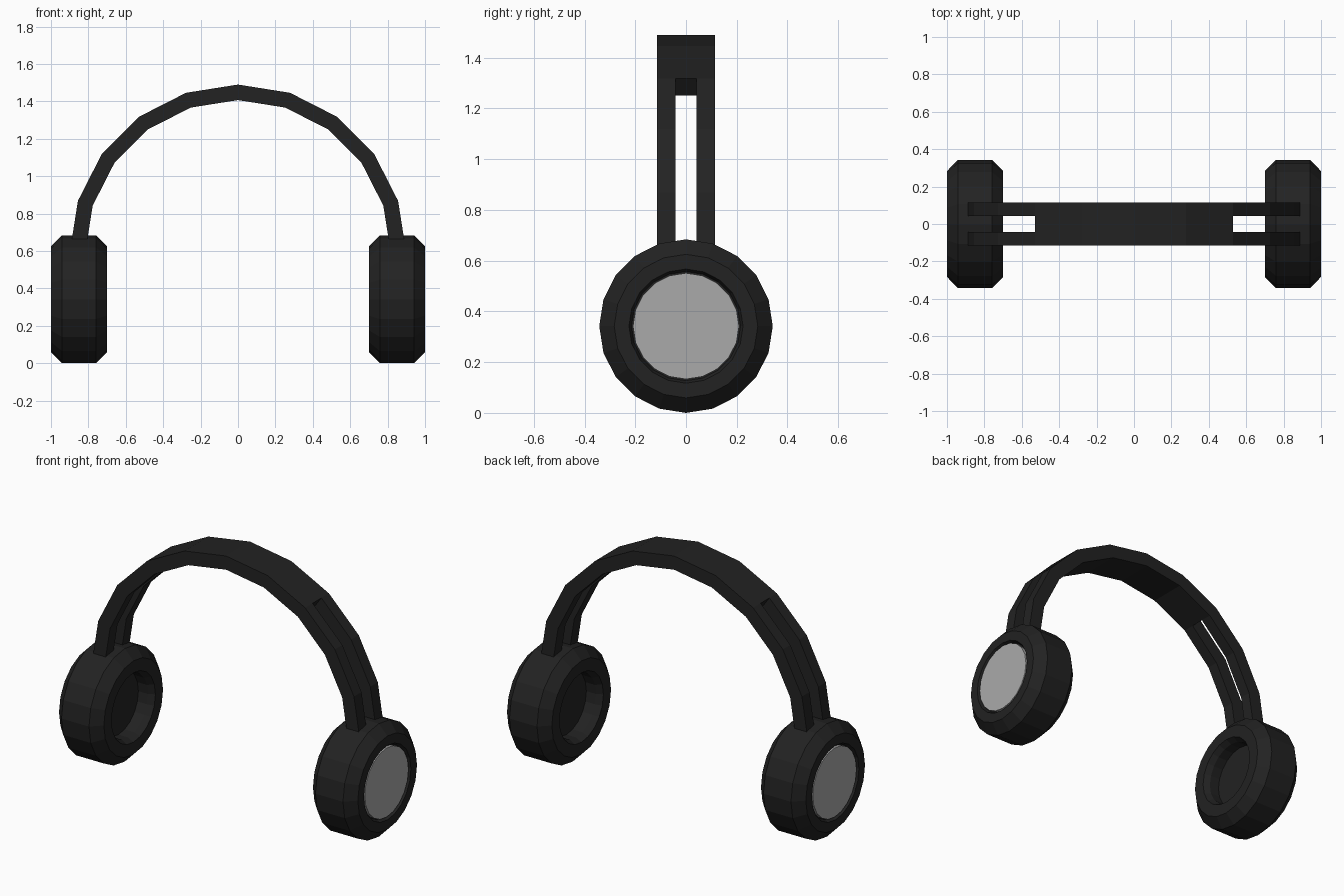
import bpy, bmesh
from math import sin, cos, pi, radians

if "Cube" in bpy.data.objects:
    bpy.data.objects.remove(bpy.data.objects["Cube"])

SIDES = 20
CUP_Z = 0.342


def material(name, v):
    m = bpy.data.materials.new(name)
    m.diffuse_color = (v, v, v, 1)
    m.use_nodes = True
    m.node_tree.nodes["Principled BSDF"].inputs["Base Color"].default_value = m.diffuse_color
    return m


black = material("black_plastic", 0.016)
silver = material("silver", 0.4)


def finish(bm, name, mat, mirror=False):
    bmesh.ops.recalc_face_normals(bm, faces=bm.faces[:])
    me = bpy.data.meshes.new(name)
    bm.to_mesh(me)
    bm.free()
    me.materials.append(mat)
    ob = bpy.data.objects.new(name, me)
    bpy.context.collection.objects.link(ob)
    if mirror:
        ob.modifiers.new("mirror", 'MIRROR').use_axis = (True, False, False)
    return ob


def lathe(name, profile, mat):
    """Spin (x, radius) points around the cup axis, cap both ends, mirror in x."""
    bm = bmesh.new()
    rings = [[bm.verts.new((x, r * sin(2 * pi * i / SIDES),
                            CUP_Z + r * cos(2 * pi * i / SIDES)))
              for i in range(SIDES)] for x, r in profile]
    for a, b in zip(rings, rings[1:]):
        for i in range(SIDES):
            j = (i + 1) % SIDES
            bm.faces.new((a[i], a[j], b[j], b[i]))
    bm.faces.new(rings[0])
    bm.faces.new(rings[-1])
    return finish(bm, name, mat, mirror=True)


# ear cups: hollow inner side, bevelled rim, shallow groove on the outer side
lathe("ear_cup", [(0.80, 0.19), (0.735, 0.19), (0.70, 0.21), (0.70, 0.283),
                  (0.758, 0.342), (0.942, 0.342), (1.0, 0.283),
                  (1.0, 0.225), (0.975, 0.215)], black)

# silver discs on the outer faces
lathe("cup_disc", [(0.97, 0.209), (0.995, 0.209)], silver)

# headband: half ring of ten segments, forked at both ends
SEG, BAND_Z = 10, 0.59
LANES = (-0.114, -0.042, 0.042, 0.114)
RADII = (0.9, 0.817)


def solid(i, j):
    return 0 <= i < SEG and 0 <= j < 3 and (j != 1 or 3 <= i < 7)


bm = bmesh.new()
verts = {}


def v(i, j, k):
    if (i, j, k) not in verts:
        a = radians(-90 + 180 * i / SEG)
        verts[i, j, k] = bm.verts.new((RADII[k] * sin(a), LANES[j],
                                       BAND_Z + RADII[k] * cos(a)))
    return verts[i, j, k]


for i in range(SEG):
    for j in range(3):
        if not solid(i, j):
            continue
        for k in (0, 1):
            bm.faces.new((v(i, j, k), v(i + 1, j, k),
                          v(i + 1, j + 1, k), v(i, j + 1, k)))
        # side walls wherever the neighbouring cell is open
        for di, dj, p, q in ((-1, 0, (i, j), (i, j + 1)),
                             (1, 0, (i + 1, j), (i + 1, j + 1)),
                             (0, -1, (i, j), (i + 1, j)),
                             (0, 1, (i, j + 1), (i + 1, j + 1))):
            if not solid(i + di, j + dj):
                bm.faces.new((v(*p, 0), v(*q, 0), v(*q, 1), v(*p, 1)))
finish(bm, "headband", black)
